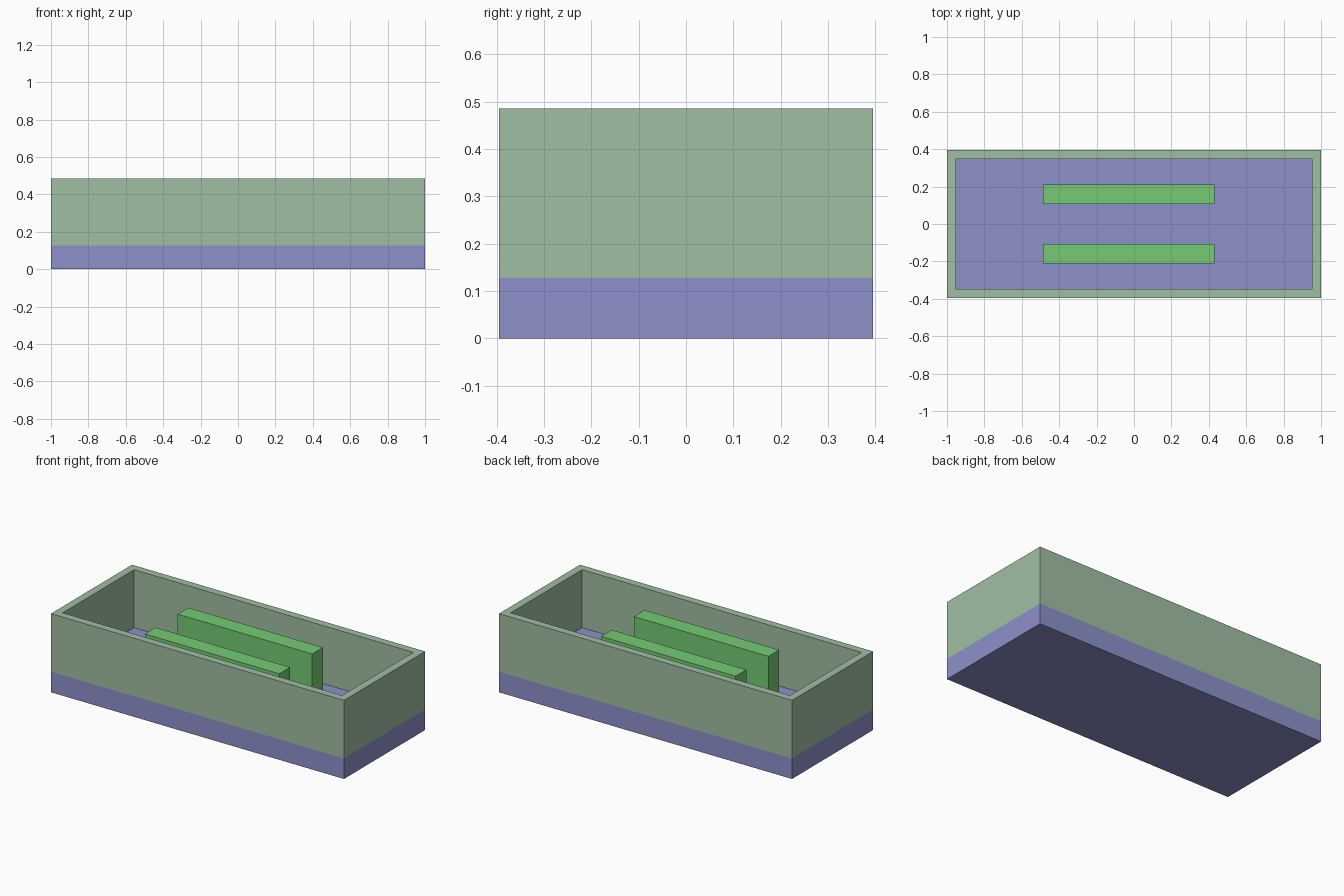
import bpy
import bmesh
from mathutils import Vector

cube = bpy.data.objects.get("Cube")
if cube:
    bpy.data.objects.remove(cube, do_unlink=True)

HALF_X, HALF_Y = 1.0, 0.395
FLOOR_Z, RIM_Z, FIN_Z = 0.127, 0.485, 0.427
WALL = 0.047


def material(name, srgb):
    """Flat material from 8-bit sRGB values."""
    lin = [((c / 255 + 0.055) / 1.055) ** 2.4 for c in srgb]
    mat = bpy.data.materials.new(name)
    mat.use_nodes = True
    mat.diffuse_color = (*lin, 1)
    mat.node_tree.nodes["Principled BSDF"].inputs["Base Color"].default_value = (*lin, 1)
    return mat


def finish(name, bm, mat):
    bmesh.ops.recalc_face_normals(bm, faces=bm.faces)
    mesh = bpy.data.meshes.new(name)
    bm.to_mesh(mesh)
    bm.free()
    mesh.materials.append(mat)
    obj = bpy.data.objects.new(name, mesh)
    bpy.context.collection.objects.link(obj)
    return obj


def box(name, low, high, mat):
    low, high = Vector(low), Vector(high)
    bm = bmesh.new()
    bmesh.ops.create_cube(bm, size=1)
    bmesh.ops.scale(bm, vec=high - low, verts=bm.verts)
    bmesh.ops.translate(bm, vec=(low + high) / 2, verts=bm.verts)
    return finish(name, bm, mat)


def frame(name, half_x, half_y, wall, z0, z1, mat):
    """Open rectangular wall: a flat ring extruded upward."""
    bm = bmesh.new()
    corners = [(-1, -1), (1, -1), (1, 1), (-1, 1)]
    outer = [bm.verts.new((sx * half_x, sy * half_y, z0)) for sx, sy in corners]
    inner = [bm.verts.new((sx * (half_x - wall), sy * (half_y - wall), z0)) for sx, sy in corners]
    for i in range(4):
        j = (i + 1) % 4
        bm.faces.new((outer[i], outer[j], inner[j], inner[i]))
    ring = bmesh.ops.extrude_face_region(bm, geom=bm.faces[:], use_keep_orig=True)
    top = [g for g in ring["geom"] if isinstance(g, bmesh.types.BMVert)]
    bmesh.ops.translate(bm, vec=(0, 0, z1 - z0), verts=top)
    return finish(name, bm, mat)


base_blue = material("soft blue", (141, 145, 203))
wall_green = material("sage green", (160, 191, 163))
fin_green = material("bright green", (117, 203, 117))

# Floor slab and surrounding wall
box("base_slab", (-HALF_X, -HALF_Y, 0), (HALF_X, HALF_Y, FLOOR_Z), base_blue)
frame("side_walls", HALF_X, HALF_Y, WALL, FLOOR_Z, RIM_Z, wall_green)

# Two upright fins standing on the floor
for name, y in (("front_fin", -0.16), ("back_fin", 0.16)):
    box(name, (-0.487, y - 0.052, FLOOR_Z), (0.431, y + 0.052, FIN_Z), fin_green)
